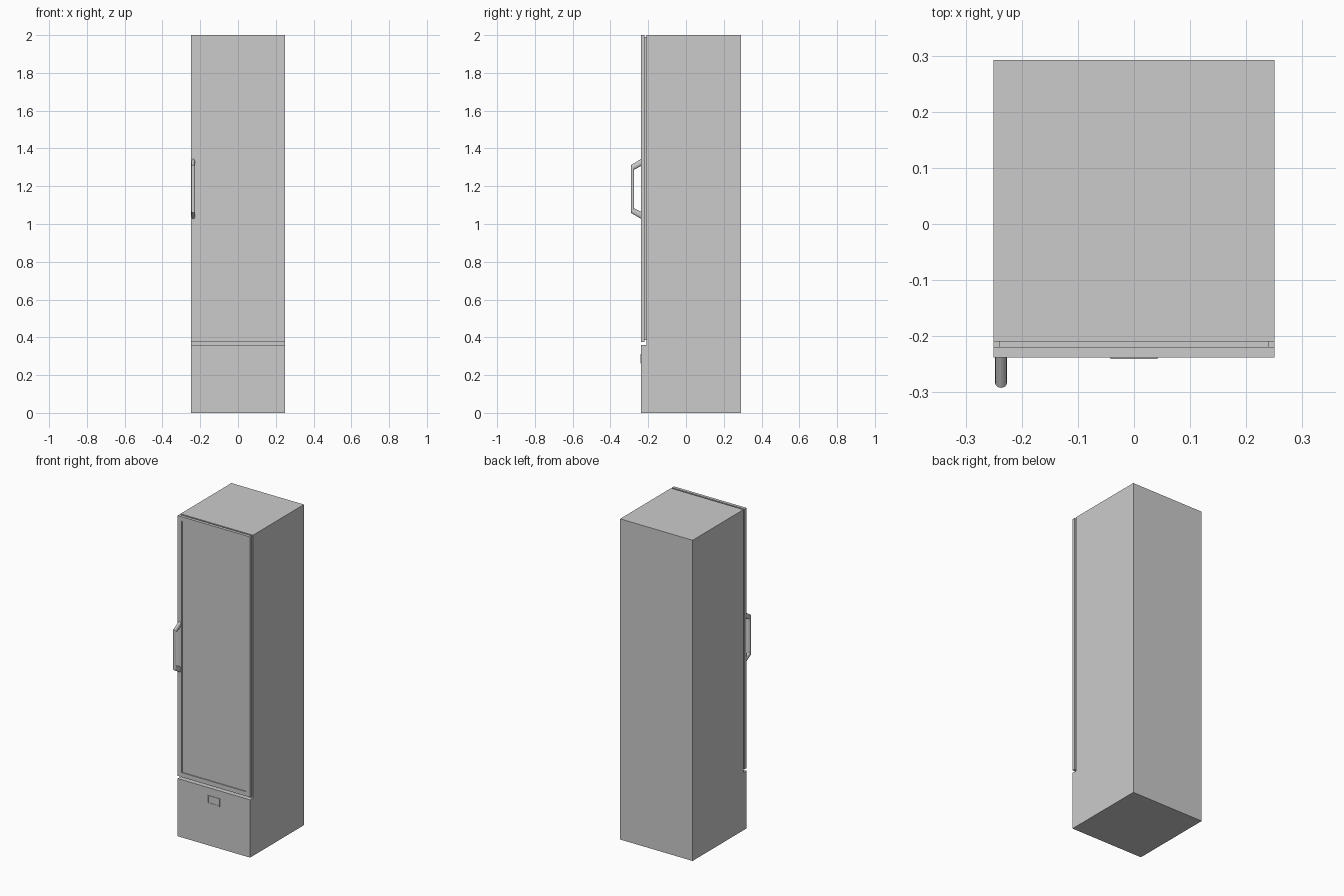
import bpy, bmesh, math
from mathutils import Vector

if "Cube" in bpy.data.objects:
    bpy.data.objects.remove(bpy.data.objects["Cube"])


def finish(name, bm):
    bmesh.ops.recalc_face_normals(bm, faces=bm.faces)
    me = bpy.data.meshes.new(name)
    bm.to_mesh(me)
    bm.free()
    ob = bpy.data.objects.new(name, me)
    bpy.context.collection.objects.link(ob)
    return ob


def box_bm(lo, hi):
    bm = bmesh.new()
    bmesh.ops.create_cube(bm, size=1)
    for v in bm.verts:
        v.co = Vector([lo[i] + (v.co[i] + 0.5) * (hi[i] - lo[i]) for i in range(3)])
    return bm


def recess_front(bm, border, depth):
    # Inset the face looking towards -y and push it straight back
    bm.normal_update()
    face = min(bm.faces, key=lambda f: f.calc_center_median().y)
    bmesh.ops.inset_region(bm, faces=[face], thickness=border, use_even_offset=True)
    inner = bmesh.ops.extrude_discrete_faces(bm, faces=[face])["faces"][0]
    for v in inner.verts:
        v.co.y += depth


# Cabinet: side profile with a forward step at the base
profile = [(-0.238, 0), (0.292, 0), (0.292, 2), (-0.209, 2), (-0.209, 0.36), (-0.238, 0.36)]
bm = bmesh.new()
side = bm.faces.new([bm.verts.new((-0.25, y, z)) for y, z in profile])
ext = bmesh.ops.extrude_face_region(bm, geom=[side], use_keep_orig=True)["geom"]
for v in ext:
    if isinstance(v, bmesh.types.BMVert):
        v.co.x = 0.25
finish("cabinet", bm)

# Door seal between cabinet and door
finish("door_seal", box_bm((-0.24, -0.22, 0.386), (0.24, -0.208, 1.99)))

# Door with framed recessed panel
bm = box_bm((-0.25, -0.238, 0.376), (0.25, -0.219, 2))
recess_front(bm, 0.028, 0.006)
finish("door", bm)

# Small framed plate on the base
bm = box_bm((-0.042, -0.241, 0.262), (0.042, -0.237, 0.312))
recess_front(bm, 0.005, 0.002)
finish("base_plate", bm)

# Bracket handle: rings given by outer and inner (y, z) points
rings = [((-0.236, 1.345), (-0.236, 1.308)),
         ((-0.292, 1.312), (-0.274, 1.288)),
         ((-0.292, 1.059), (-0.274, 1.083)),
         ((-0.236, 1.026), (-0.236, 1.063))]
N = 16
bm = bmesh.new()
loops = []
for outer, inner in rings:
    o, i = Vector((0, *outer)), Vector((0, *inner))
    mid, half = (o + i) / 2, (o - i) / 2
    loops.append([bm.verts.new(mid + half * math.cos(a) + Vector((-0.237 + 0.0105 * math.sin(a), 0, 0)))
                  for a in (2 * math.pi * k / N for k in range(N))])
for a, b in zip(loops, loops[1:]):
    for k in range(N):
        j = (k + 1) % N
        bm.faces.new((a[k], a[j], b[j], b[k]))
bm.faces.new(loops[0])
bm.faces.new(loops[-1])
handle = finish("door_handle", bm)
bpy.context.view_layer.objects.active = handle
handle.select_set(True)
bpy.ops.object.shade_smooth_by_angle(angle=math.radians(28))
